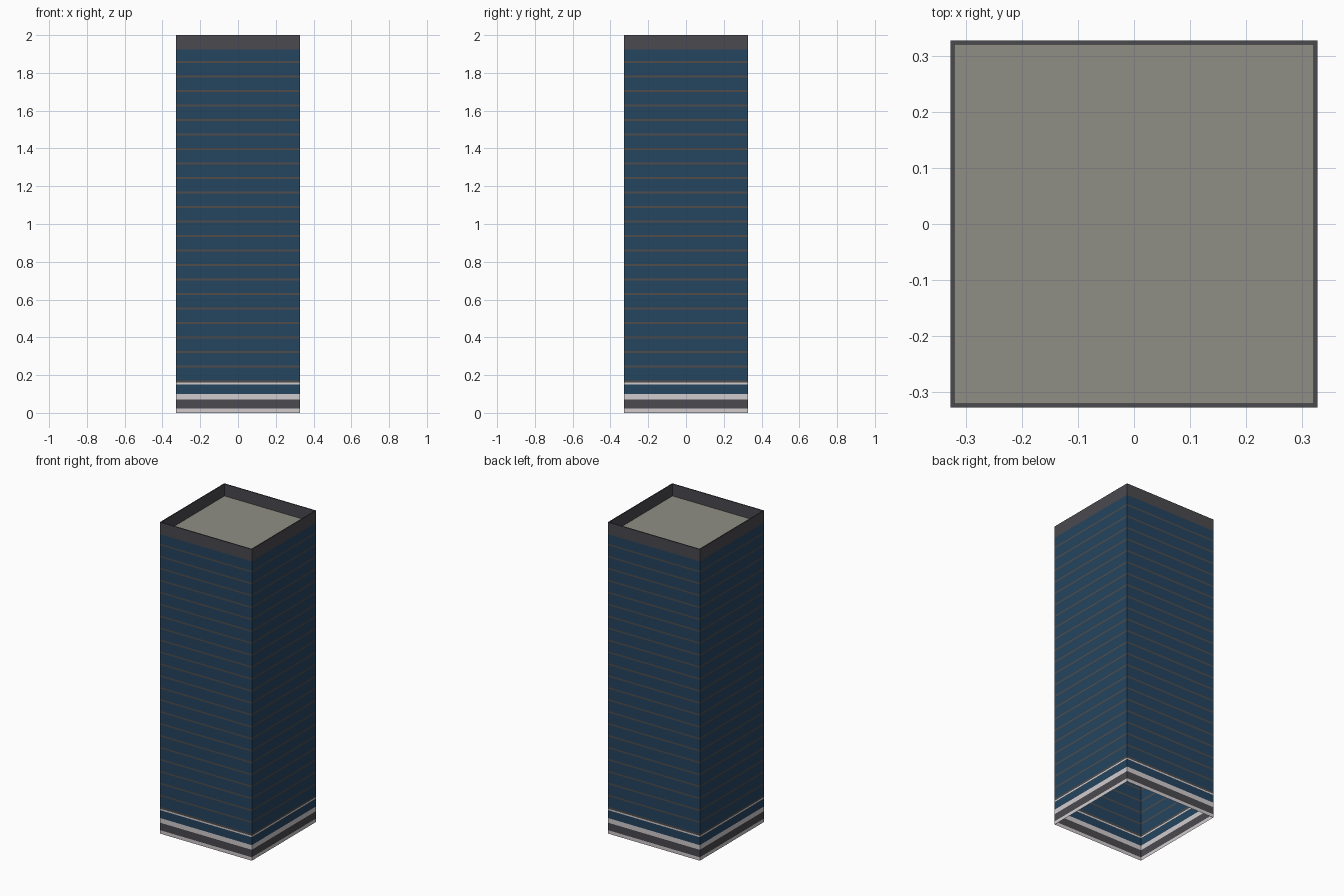
import bpy
import bmesh

old = bpy.data.objects.get("Cube")
if old:
    bpy.data.objects.remove(old, do_unlink=True)

HALF = 0.327          # half width of the tower
INNER = 0.32          # half width inside the parapet
ROOF_Z = 1.923
TOP_Z = 2.0


def make_material(name, colour):
    mat = bpy.data.materials.new(name)
    mat.use_nodes = True
    rgba = (*colour, 1.0)
    mat.diffuse_color = rgba
    mat.node_tree.nodes["Principled BSDF"].inputs["Base Color"].default_value = rgba
    return mat


glass = make_material("blue glass", (0.018, 0.058, 0.115))
slab = make_material("brown grey slab", (0.082, 0.073, 0.068))
stone = make_material("pale stone", (0.64, 0.60, 0.61))
dark = make_material("dark grey cladding", (0.069, 0.069, 0.080))
roofing = make_material("roof grey", (0.275, 0.275, 0.238))


def square(bm, half, z):
    corners = ((-1, -1), (1, -1), (1, 1), (-1, 1))
    return [bm.verts.new((x * half, y * half, z)) for x, y in corners]


def bridge(bm, low, high, index=0):
    for i in range(4):
        j = (i + 1) % 4
        face = bm.faces.new((low[i], low[j], high[j], high[i]))
        face.material_index = index


def finish(bm, name, materials):
    mesh = bpy.data.meshes.new(name)
    bm.to_mesh(mesh)
    bm.free()
    for mat in materials:
        mesh.materials.append(mat)
    obj = bpy.data.objects.new(name, mesh)
    bpy.context.collection.objects.link(obj)
    return obj


def banded_shell(name, start, bands):
    """Open square tube, one coloured band per (top height, material)."""
    materials = list(dict.fromkeys(mat for _, mat in bands))
    bm = bmesh.new()
    low = square(bm, HALF, start)
    for top, mat in bands:
        high = square(bm, HALF, top)
        bridge(bm, low, high, materials.index(mat))
        low = high
    return finish(bm, name, materials)


# Street level plinth, open underneath
banded_shell("plinth", 0.0, [(0.022, stone), (0.07, dark), (0.1, stone)])

# Lobby glazing with its ledge
banded_shell("lobby", 0.1, [(0.151, glass), (0.16, stone), (0.172, slab)])

# Repeated storeys: glass with a thin slab edge between
FLOORS = 22
FIRST, STEP, THICK = 0.246, 0.0767, 0.01
storeys = []
for n in range(FLOORS):
    z = FIRST + n * STEP
    storeys += [(z - THICK / 2, glass), (z + THICK / 2, slab)]
storeys.append((ROOF_Z, glass))
banded_shell("storeys", 0.172, storeys)

# Parapet: outer wall, coping and inner wall
bm = bmesh.new()
rings = [square(bm, half, z) for half, z in
         ((HALF, ROOF_Z), (HALF, TOP_Z), (INNER, TOP_Z), (INNER, ROOF_Z))]
for low, high in zip(rings, rings[1:]):
    bridge(bm, low, high)
finish(bm, "parapet", [dark])

# Flat roof deck
bm = bmesh.new()
bm.faces.new(square(bm, HALF, ROOF_Z))
finish(bm, "roof_deck", [roofing])
